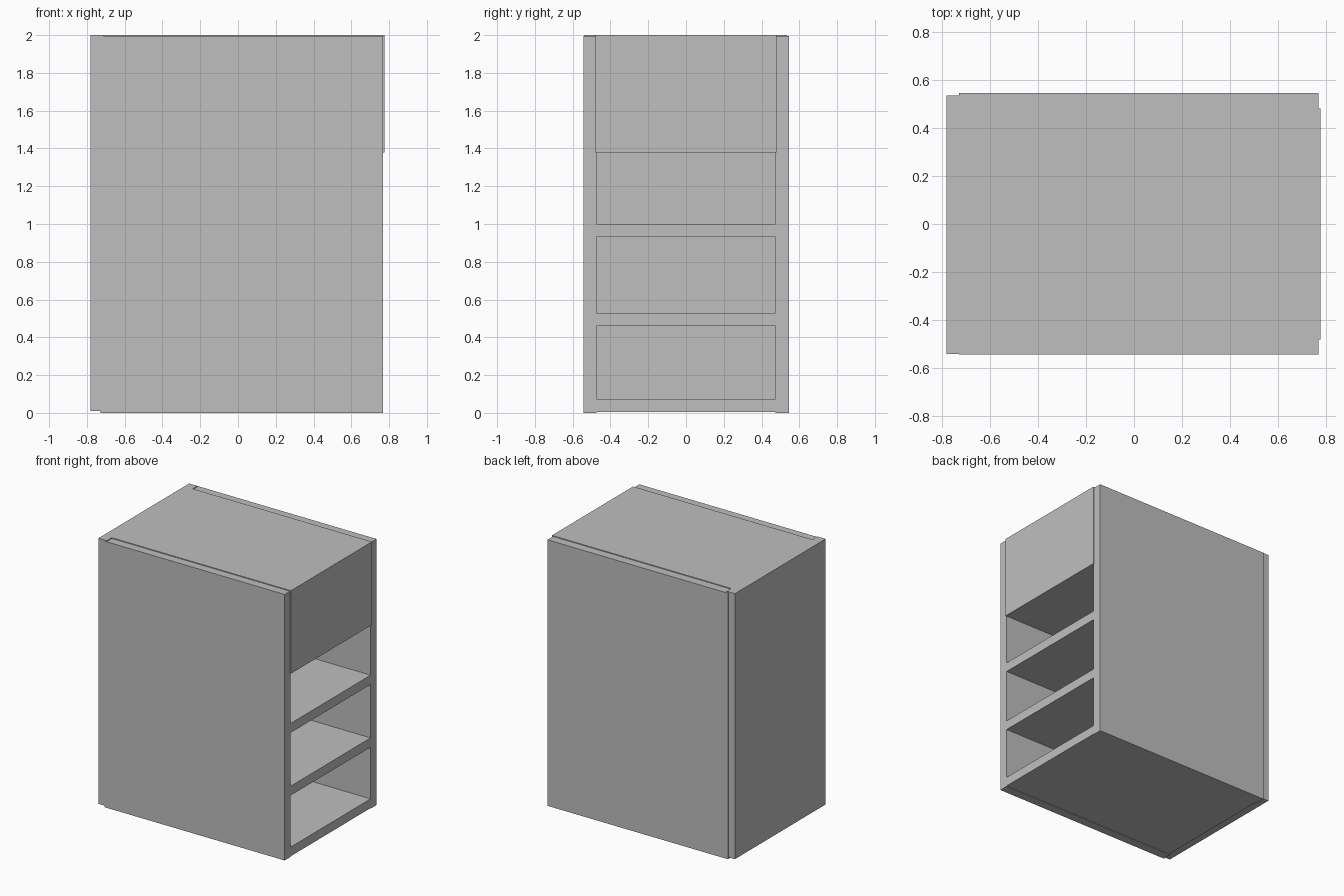
import bpy

if "Cube" in bpy.data.objects:
    bpy.data.objects.remove(bpy.data.objects["Cube"])

grey = bpy.data.materials.new("plain_grey")
grey.diffuse_color = (0.52, 0.52, 0.52, 1)
grey.use_nodes = True
grey.node_tree.nodes["Principled BSDF"].inputs["Base Color"].default_value = grey.diffuse_color


def board(name, x, y, z):
    """Box from (min, max) ranges on each axis."""
    bpy.ops.mesh.primitive_cube_add(
        size=1, location=[(a + b) / 2 for a, b in (x, y, z)])
    ob = bpy.context.object
    ob.name = name
    ob.scale = [b - a for a, b in (x, y, z)]
    bpy.ops.object.transform_apply(location=False, rotation=False, scale=True)
    ob.data.materials.append(grey)
    return ob


# Side panels, a hair lower than the top
board("front_side_panel", (-0.728, 0.767), (-0.543, -0.475), (0, 1.994))
board("rear_side_panel", (-0.728, 0.767), (0.475, 0.545), (0, 1.994))

# Back panel closing the left end
board("back_panel", (-0.78, -0.711), (-0.54, 0.535), (0.01, 2.0))

# Bottom board and two shelves, flush with the side panels
for name, z0, z1 in (("bottom_board", 0.004, 0.073),
                     ("lower_shelf", 0.46, 0.53),
                     ("upper_shelf", 0.93, 1.0)):
    board(name, (-0.72, 0.767), (-0.478, 0.478), (z0, z1))

# Closed top compartment, slightly proud of the openings
board("top_compartment", (-0.715, 0.775), (-0.48, 0.48), (1.378, 2.0))
